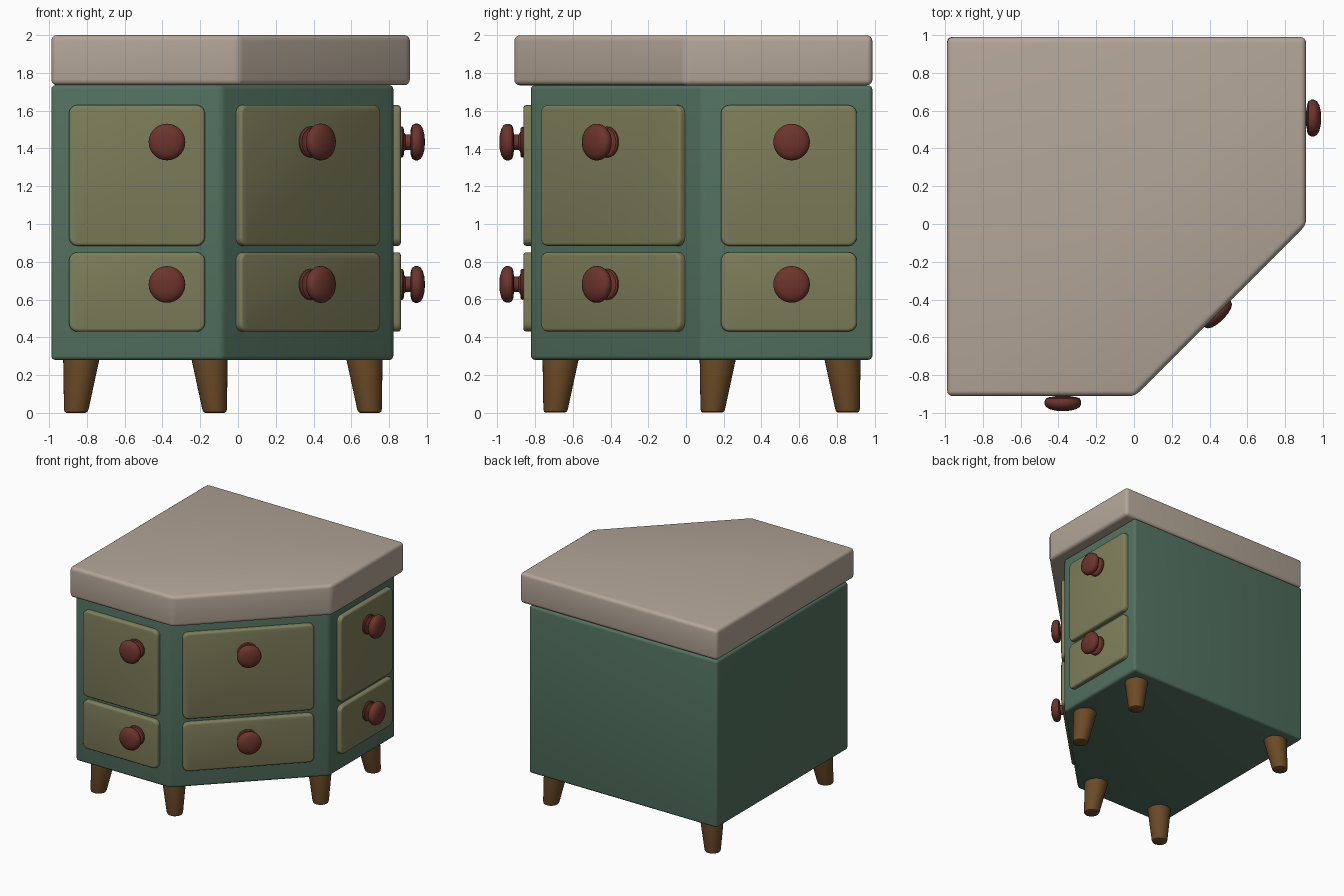
import bpy, bmesh, math
from mathutils import Vector, Matrix

if "Cube" in bpy.data.objects:
    bpy.data.objects.remove(bpy.data.objects["Cube"])


def material(name, rgb):
    m = bpy.data.materials.new(name)
    m.diffuse_color = (*rgb, 1)
    m.use_nodes = True
    m.node_tree.nodes["Principled BSDF"].inputs["Base Color"].default_value = m.diffuse_color
    return m


GREEN = material("green_paint", (0.085, 0.165, 0.115))
OLIVE = material("olive_paint", (0.21, 0.21, 0.105))
STONE = material("stone", (0.45, 0.38, 0.31))
RED = material("red_knob", (0.15, 0.035, 0.025))
WOOD = material("wood", (0.15, 0.07, 0.02))


def finish(bm, name, mat, matrix=Matrix()):
    bmesh.ops.recalc_face_normals(bm, faces=bm.faces)
    me = bpy.data.meshes.new(name)
    bm.to_mesh(me)
    bm.free()
    me.materials.append(mat)
    ob = bpy.data.objects.new(name, me)
    bpy.context.collection.objects.link(ob)
    ob.matrix_world = matrix
    bpy.ops.object.select_all(action='DESELECT')
    ob.select_set(True)
    bpy.context.view_layer.objects.active = ob
    bpy.ops.object.shade_smooth_by_angle(angle=math.radians(40))
    return ob


def prism(name, outline, z0, z1, bevel, mat):
    bm = bmesh.new()
    f = bm.faces.new([bm.verts.new((x, y, z0)) for x, y in outline])
    r = bmesh.ops.extrude_face_region(bm, geom=[f])
    top = [v for v in r["geom"] if isinstance(v, bmesh.types.BMVert)]
    bmesh.ops.translate(bm, verts=top, vec=(0, 0, z1 - z0))
    bmesh.ops.recalc_face_normals(bm, faces=bm.faces)
    bmesh.ops.bevel(bm, geom=bm.edges[:], offset=bevel, segments=4,
                    profile=0.5, affect='EDGES')
    return finish(bm, name, mat)


def place(x, y, z, degrees):
    return Matrix.Translation((x, y, z)) @ Matrix.Rotation(math.radians(degrees), 4, 'Z')


def panel(name, width, z0, z1, x, y, degrees):
    # Rounded-corner board facing local -y, slightly sunk into the body
    sink, proud = 0.02, 0.04
    bm = bmesh.new()
    bmesh.ops.create_cube(bm, size=1)
    bmesh.ops.scale(bm, verts=bm.verts, vec=(width, sink + proud, z1 - z0))
    bmesh.ops.translate(bm, verts=bm.verts, vec=(0, (sink - proud) / 2, 0))
    corners = [e for e in bm.edges if abs(e.verts[0].co.y - e.verts[1].co.y) > 0.01]
    bmesh.ops.bevel(bm, geom=corners, offset=0.045, segments=5, profile=0.5, affect='EDGES')
    rim = [e for e in bm.edges if all(v.co.y < -proud + 0.001 for v in e.verts)]
    bmesh.ops.bevel(bm, geom=rim, offset=0.016, segments=3, profile=0.5, affect='EDGES')
    finish(bm, name, OLIVE, place(x, y, (z0 + z1) / 2, degrees))


def lathe(name, profile, mat, matrix, steps=32):
    bm = bmesh.new()
    vs = [bm.verts.new((r, 0, z)) for r, z in profile]
    es = [bm.edges.new(p) for p in zip(vs, vs[1:])]
    bmesh.ops.spin(bm, geom=vs + es, cent=(0, 0, 0), axis=(0, 0, 1),
                   angle=2 * math.pi, steps=steps)
    bmesh.ops.remove_doubles(bm, verts=bm.verts, dist=0.0005)
    return finish(bm, name, mat, matrix)


# Cabinet body and worktop share a five-sided plan
prism("cabinet_body", [(-0.988, 0.988), (-0.988, -0.822), (-0.084, -0.822),
                       (0.822, 0.084), (0.822, 0.988)], 0.28, 1.735, 0.022, GREEN)
prism("worktop", [(-0.988, 0.988), (-0.988, -0.91), (0.005, -0.91),
                  (0.91, -0.005), (0.91, 0.988)], 1.735, 2.0, 0.03, STONE)

# Door and drawer fronts with knobs on three faces
KNOB = [(0, 0.03), (0.08, 0.03), (0.082, 0.048), (0.075, 0.055), (0.05, 0.057),
        (0.041, 0.065), (0.041, 0.09), (0.07, 0.093), (0.089, 0.1), (0.097, 0.115),
        (0.097, 0.13), (0.09, 0.145), (0.07, 0.157), (0.04, 0.165), (0, 0.168)]
FACES = [  # label, panel width, panel centre, knob centre, turn
    ("front", 0.72, (-0.535, -0.822), (-0.376, -0.822), 0),
    ("corner", 1.05, (0.36, -0.377), (0.352, -0.386), 45),
    ("side", 0.72, (0.822, 0.545), (0.822, 0.56), 90)]
for label, width, p, k, turn in FACES:
    for kind, z0, z1, kz in (("upper", 0.884, 1.63, 1.434), ("lower", 0.43, 0.85, 0.68)):
        panel(f"{label}_{kind}_panel", width, z0, z1, *p, turn)
        lathe(f"{label}_{kind}_knob", KNOB, RED,
              place(*k, kz, turn) @ Matrix.Rotation(math.pi / 2, 4, 'X'))

# Splayed tapered legs: sheared so the feet lean outwards
LEG = [(0, 0), (0.05, 0), (0.06, 0.005), (0.065, 0.018), (0.096, 0.285), (0, 0.285)]
LEGS = [(-0.83, 0.83, -1, 1), (-0.83, -0.665, -1, -1), (-0.15, -0.665, 1, -1),
        (0.67, 0.168, 1, -1), (0.67, 0.83, 1, 1)]
for i, (x, y, sx, sy) in enumerate(LEGS):
    ob = lathe(f"leg_{i + 1}", LEG, WOOD, Matrix.Translation((x, y, 0)))
    for v in ob.data.vertices:
        lean = 0.028 * (1 - v.co.z / 0.28)
        v.co += Vector((sx * lean, sy * lean, 0))
